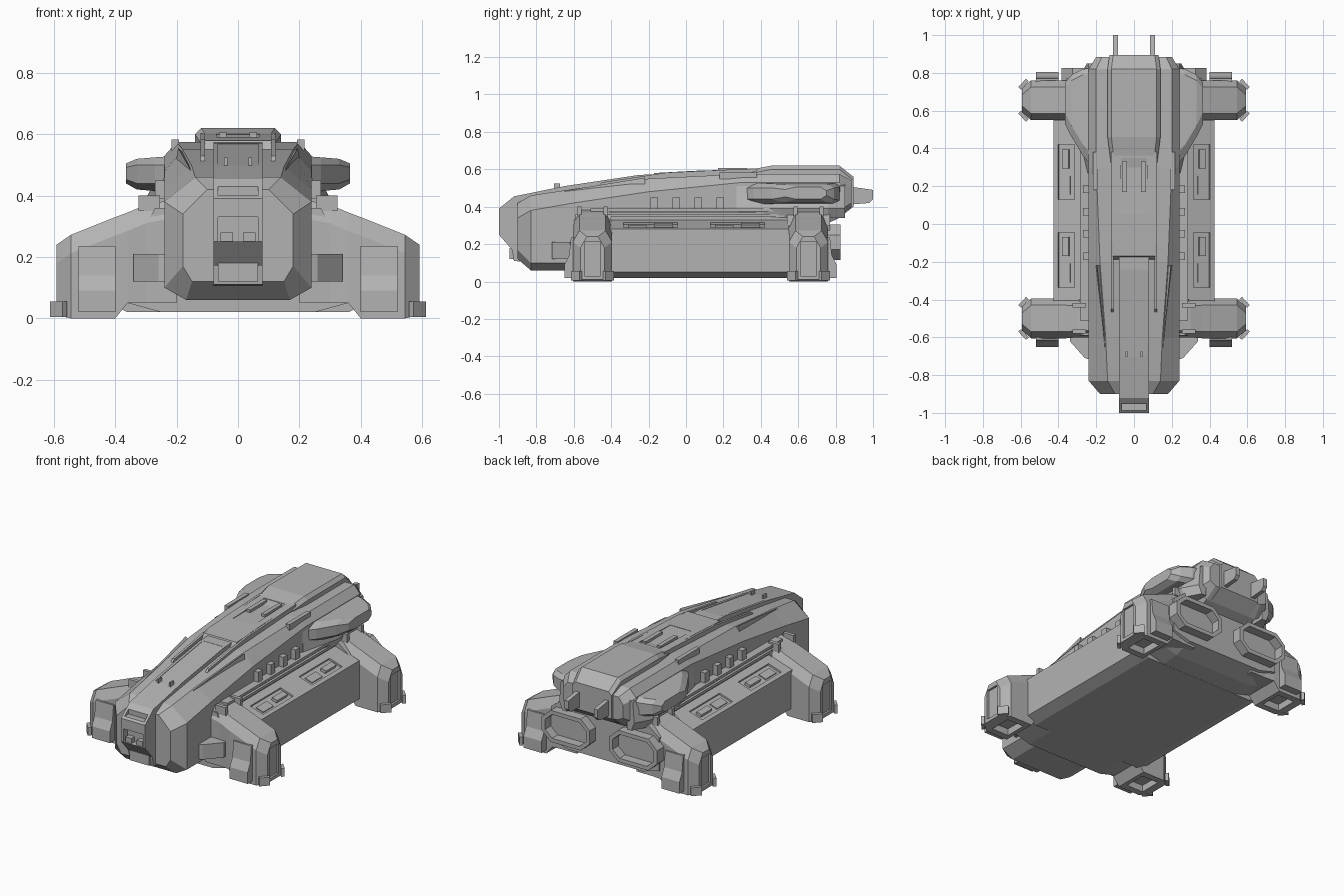
import bpy
import bmesh
from mathutils import Matrix, Vector

default_cube = bpy.data.objects.get("Cube")
if default_cube:
    bpy.data.objects.remove(default_cube, do_unlink=True)

grey = bpy.data.materials.new("hull grey")
grey.use_nodes = True
grey.diffuse_color = (.45, .45, .45, 1)
grey.node_tree.nodes["Principled BSDF"].inputs["Base Color"].default_value = grey.diffuse_color


def finish(name, bm, mirror=False):
    """Turn a bmesh into a flat shaded object, optionally mirrored across x."""
    bmesh.ops.recalc_face_normals(bm, faces=bm.faces)
    mesh = bpy.data.meshes.new(name)
    bm.to_mesh(mesh)
    bm.free()
    mesh.materials.append(grey)
    obj = bpy.data.objects.new(name, mesh)
    bpy.context.collection.objects.link(obj)
    if mirror:
        obj.modifiers.new("mirror", "MIRROR").use_mirror_merge = False
    return obj


def loft(name, rings, mirror=False, hollow=None):
    """Skin a row of equal rings; hollow = (rim, depth) sinks the last cap."""
    bm = bmesh.new()
    rows = [[bm.verts.new(p) for p in ring] for ring in rings]
    for a, b in zip(rows, rows[1:]):
        for i in range(len(a)):
            j = (i + 1) % len(a)
            bm.faces.new((a[i], a[j], b[j], b[i]))
    bm.faces.new(rows[0])
    cap = bm.faces.new(rows[-1])
    if hollow:
        bmesh.ops.recalc_face_normals(bm, faces=bm.faces)
        rim, depth = hollow
        push = cap.normal.copy() * -depth
        bmesh.ops.inset_region(bm, faces=[cap], thickness=rim)
        inner = bmesh.ops.extrude_discrete_faces(bm, faces=[cap])["faces"][0]
        bmesh.ops.translate(bm, verts=inner.verts, vec=push)
    return finish(name, bm, mirror)


def box(name, centre, size, mirror=False, turn=0, axis="Y"):
    bm = bmesh.new()
    bmesh.ops.create_cube(bm, size=1)
    place = Matrix.Translation(centre) @ Matrix.Rotation(turn, 4, axis)
    bm.transform(place @ Matrix.Diagonal((*size, 1)))
    return finish(name, bm, mirror)


def side_prism(name, profile, left, right, mirror=False):
    """Extrude a (y, z) profile from x = left to x = right."""
    return loft(name, [[(x, y, z) for y, z in profile] for x in (left, right)], mirror)


def section(y, half):
    """Whole cross-section from its (x, z) half, listed bottom to top."""
    return [(x, y, z) for x, z in half] + [(-x, y, z) for x, z in reversed(half)]


def cut(target, cutter):
    bpy.context.view_layer.objects.active = target
    mod = target.modifiers.new("cut", "BOOLEAN")
    mod.operation, mod.object, mod.solver = "DIFFERENCE", cutter, "EXACT"
    bpy.ops.object.modifier_apply(modifier=mod.name)
    bpy.data.objects.remove(cutter, do_unlink=True)


# Upper hull: belly, side, shoulder and roof widths change along the length
def hull_ring(y, belly, floor, side, low, high, roof, top):
    return section(y, [(belly, floor), (side, low), (side, high), (roof, top)])


loft("main_hull", [
    hull_ring(-.9, .15, .12, .18, .17, .34, .1, .42),
    hull_ring(-.83, .17, .06, .24, .1, .38, .14, .46),
    hull_ring(-.6, .17, .06, .24, .1, .42, .15, .495),
    hull_ring(-.2, .17, .06, .24, .1, .48, .18, .55),
    hull_ring(.3, .17, .1, .24, .3, .53, .2, .575),
    hull_ring(.82, .17, .34, .24, .38, .53, .2, .575),
    hull_ring(.885, .16, .4, .2, .42, .5, .17, .54)])

# Nose and roof spine, with a recessed mouth and a brow
spine = side_prism("nose_spine", [
    (-.8, .1), (-.92, .11), (-.93, .17), (-1, .25), (-1, .39), (-.92, .455),
    (-.65, .51), (-.25, .57), (.3, .59), (.3, .4), (-.7, .3)], -.08, .08)
cut(spine, box("mouth_cutter", (0, -1, .29), (.13, .08, .08)))
cut(spine, box("brow_cutter", (0, -.985, .415), (.13, .07, .03)))
slope = .15
cut(spine, box("roof_cutter", (0, -.48, .553), (.13, .48, .04), turn=slope, axis="X"))
box("mouth_lamp", (.037, -.97, .265), (.04, .04, .03), True)
box("chin_plate", (0, -.93, .15), (.13, .025, .06))
box("nose_sensor", (.04, -.69, .505), (.01, .03, .04), True)

# Roof panels, rails and slots
roof = side_prism("roof_panel", [
    (-.2, .53), (-.17, .58), (.05, .592), (.46, .605), (.46, .53)], -.11, .11)
cut(roof, box("roof_slot_cutter", (0, .2, .605), (.14, .3, .03)))
box("roof_slot_bar", (.05, .25, .597), (.025, .16, .018), True)
box("roof_side_bar", (.205, .28, .565), (.025, .2, .035), True)
side_prism("roof_rail", [(-.48, .5), (-.45, .53), (-.1, .583), (.38, .605), (.38, .55)],
           .108, .122, True)
loft("hull_wedge", [
    [(.15, -.65, .47), (.155, -.65, .47), (.155, -.65, .485)],
    [(.165, -.22, .53), (.205, -.22, .5), (.195, -.22, .555)]], True)

# Rear deck with sloped ends, and two prongs
loft("rear_deck", [section(y, [(w, low), (w, high - .02), (w - .02, high)]) for y, w, low, high in (
    (.3, .12, .5, .59), (.46, .14, .45, .62), (.82, .14, .34, .62), (.895, .13, .4, .56))])
side_prism("rear_prong", [(.86, .41), (.98, .42), (1, .44), (1, .49), (.86, .51)],
           .085, .11, True)

# Rear shoulder and side pod
loft("rear_shoulder", [
    [(.2, y, .34), (w - .02, y, .34), (w, y, .39), (.24, y, .51), (.2, y, .53)]
    for y, w in ((.27, .245), (.5, .3), (.76, .3), (.85, .25))], True)


def pod_ring(x, front, back, low, high, tip):
    middle = (low + high) / 2
    return [(x, front, middle - tip), (x, front + .06, low), (x, back - .03, low),
            (x, back, low + .02), (x, back, high - .02), (x, back - .03, high),
            (x, front + .06, high), (x, front, middle + tip)]


loft("side_pod", [
    pod_ring(.2, .28, .83, .41, .53, .03),
    pod_ring(.27, .36, .82, .415, .525, .03),
    pod_ring(.33, .46, .79, .42, .52, .03),
    pod_ring(.365, .53, .75, .44, .505, .02)], True)

# Lower body and cargo container
container = loft("cargo_container", [section(y, [
    (.36, .02), (.425, .05), (.425, .28), (.27, .33), (.27, .37)]) for y in (-.41, .55)])
tilt = .31
for y in (-.19, .275):
    cut(container, box("panel_cutter", (.36, y, .305), (.09, .29, .03), True, tilt))
    box("panel_latch", (.36, y + .07, .295), (.035, .1, .025), True, tilt)
    box("panel_bar", (.36, y - .07, .29), (.05, .1, .012), True, tilt)
loft("front_skirt", [section(y, [(.25, .02), (.36, .05), (.36, .2), (.27, .36)])
                     for y in (-.59, -.4)])
loft("rear_skirt", [section(y, [(.25, floor), (.36, floor + .03), (.36, .3), (.27, .37)])
                    for y, floor in ((.54, .02), (.66, .03), (.77, .07))])
box("side_ledge", (.262, .05, .382), (.05, 1.12, .016), True)
box("lower_ledge", (.27, .05, .352), (.03, .95, .016), True)

# Teeth along the hull side
for i in range(4):
    y = -.17 + i * .118
    side_prism("hull_tooth", [(y - .02, .39), (y + .02, .39), (y + .02, .45), (y - .02, .45)],
               .23, .27, True)

# Cheek blocks between nose and front legs
loft("cheek_block", [[(.2, -.73, z), (.26, -.71, z), (.34, -.62, z), (.34, -.55, z), (.2, -.55, z)]
                     for z in (.12, .21)], True)

# Rear engines: hollow elongated octagons
engine = Vector((.225, .21))
shape = [(.16, .04), (.1, .095), (-.1, .095), (-.16, .04),
         (-.16, -.04), (-.1, -.095), (.1, -.095), (.16, -.04)]
loft("engine_nozzle", [[(engine.x + u, y, engine.y + v) for u, v in shape]
                       for y in (.7, .825)], True, hollow=(.025, .1))


# Legs: the same build at the front and, turned round, at the rear
def leg_ring(x, centre, half, low, high):
    outline = [(half, low), (half, high - .06), (half - .035, high)]
    return [(x, centre + v, z) for v, z in outline] + [
        (x, centre - v, z) for v, z in reversed(outline)]


for place, centre, way in (("front", -.5, 1), ("rear", .655, -1)):
    leg = loft(place + "_leg", [
        leg_ring(.2, centre, .1, .05, .39),
        leg_ring(.3, centre, .1, .05, .37),
        leg_ring(.36, centre, .105, .05, .345),
        leg_ring(.4, centre, .105, 0, .33),
        leg_ring(.545, centre, .105, 0, .272),
        leg_ring(.592, centre, .065, .01, .24)])
    cut(leg, box("sole_cutter", (.48, centre, 0), (.11, .13, .08)))
    cut(leg, box("recess_cutter", (.6, centre, .12), (.04, .085, .18)))
    leg.modifiers.new("mirror", "MIRROR").use_mirror_merge = False
    foot = [(.08, .02), (.15, .02), (.15, .09), (.125, .14), (.115, .235), (.08, .235)]
    side_prism(place + "_foot_plate", [(centre - way * v, z) for v, z in foot], .4, .52, True)
    for end in (-1, 1):
        box(place + "_leg_nub", (.29, centre + end * .07, .375), (.07, .022, .05), True)
        box(place + "_foot_flap", (.585, centre + end * .085, .03), (.02, .06, .05),
            True, end * .75, "Z")
